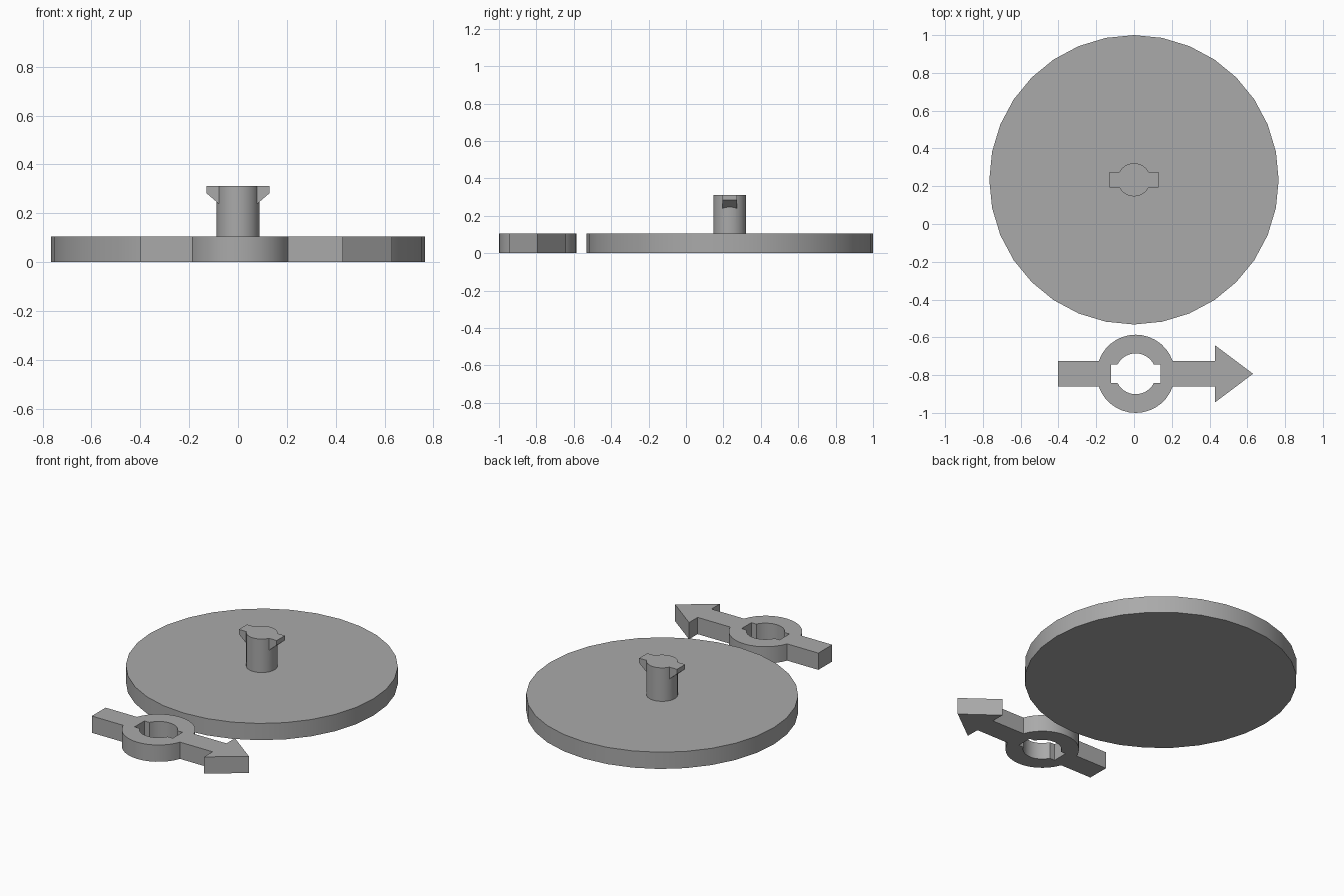
import bpy, bmesh, math

if "Cube" in bpy.data.objects:
    bpy.data.objects.remove(bpy.data.objects["Cube"])

grey = bpy.data.materials.new("plain grey")
grey.use_nodes = True
GREY = (0.4, 0.4, 0.4, 1)
grey.diffuse_color = GREY
grey.node_tree.nodes["Principled BSDF"].inputs["Base Color"].default_value = GREY

THICK = 0.104
DISC_Y = 0.234


def finish(name, bm):
    bmesh.ops.recalc_face_normals(bm, faces=bm.faces)
    mesh = bpy.data.meshes.new(name)
    bm.to_mesh(mesh)
    bm.free()
    mesh.materials.append(grey)
    ob = bpy.data.objects.new(name, mesh)
    bpy.context.collection.objects.link(ob)
    return ob


def smooth(ob):
    bpy.ops.object.select_all(action="DESELECT")
    ob.select_set(True)
    bpy.context.view_layer.objects.active = ob
    bpy.ops.object.shade_smooth_by_angle(angle=math.radians(30))


def prism(name, loops, vec):
    """Fill closed loops (inner ones become holes) and extrude along vec."""
    bm = bmesh.new()
    for loop in loops:
        vs = [bm.verts.new(p) for p in loop]
        for a, b in zip(vs, vs[1:] + vs[:1]):
            bm.edges.new((a, b))
    bmesh.ops.triangle_fill(bm, edges=bm.edges[:], use_beauty=True)
    ext = bmesh.ops.extrude_face_region(bm, geom=bm.faces[:])["geom"]
    bmesh.ops.translate(bm, vec=vec,
                        verts=[g for g in ext if isinstance(g, bmesh.types.BMVert)])
    return finish(name, bm)


def circle(r, cy, z, n=32):
    return [(r * math.sin(math.tau * i / n), cy + r * math.cos(math.tau * i / n), z)
            for i in range(n)]


def arc(cx, cy, r, a0, a1, n=14):
    return [(cx + r * math.cos(a0 + (a1 - a0) * i / n),
             cy + r * math.sin(a0 + (a1 - a0) * i / n), 0) for i in range(n + 1)]


# Round base disc
smooth(prism("base_disc", [circle(0.766, DISC_Y, 0)], (0, 0, THICK)))

# Centre post with two locking tabs, joined into one solid
TOP = 0.312
post = prism("post", [circle(0.088, DISC_Y, THICK)], (0, 0, TOP - THICK))
half = [(0.13, TOP), (0.13, 0.283), (0.08, 0.24)]
profile = half + [(-x, z) for x, z in reversed(half)]
tabs = prism("tab_helper", [[(x, DISC_Y - 0.04, z) for x, z in profile]], (0, 0.08, 0))
mod = post.modifiers.new("join_tabs", "BOOLEAN")
mod.operation = "UNION"
mod.solver = "EXACT"
mod.object = tabs
bpy.context.view_layer.objects.active = post
bpy.ops.object.modifier_apply(modifier=mod.name)
bpy.data.objects.remove(tabs)
smooth(post)

# Arrow pointer: ring with a tail, an arrow head and a keyed hole
CX, CY = 0.009, -0.793
RING, ARM, HOLE, SLOT = 0.207, 0.068, 0.108, 0.048
a = math.asin(ARM / RING)
outline = (arc(CX, CY, RING, a, math.pi - a)
           + [(-0.402, CY + ARM, 0), (-0.402, CY - ARM, 0)]
           + arc(CX, CY, RING, math.pi + a, math.tau - a)
           + [(0.428, CY - ARM, 0), (0.428, CY - 0.152, 0), (0.63, CY, 0),
              (0.428, CY + 0.152, 0), (0.428, CY + ARM, 0)])
h = math.asin(SLOT / HOLE)
keyhole = (arc(CX, CY, HOLE, h, math.pi - h)
           + [(CX - 0.131, CY + SLOT, 0), (CX - 0.131, CY - SLOT, 0)]
           + arc(CX, CY, HOLE, math.pi + h, math.tau - h)
           + [(CX + 0.131, CY - SLOT, 0), (CX + 0.131, CY + SLOT, 0)])
smooth(prism("arrow_pointer", [outline, keyhole], (0, 0, THICK)))
